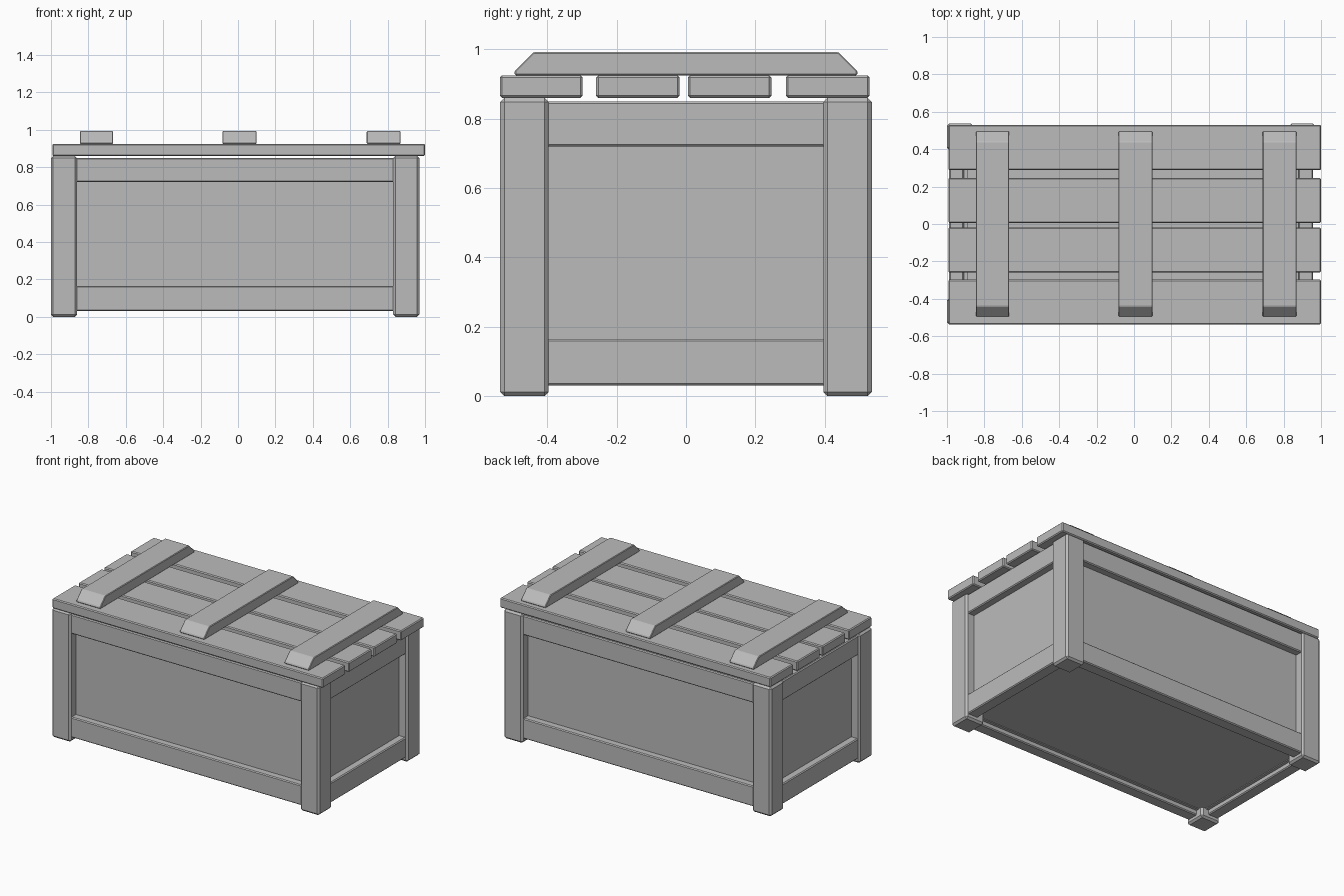
import bpy
import bmesh

old = bpy.data.objects.get("Cube")
if old:
    bpy.data.objects.remove(old, do_unlink=True)

grey = bpy.data.materials.new("plain grey")
grey.use_nodes = True
GREY = (0.5, 0.5, 0.5, 1)
grey.diffuse_color = GREY
grey.node_tree.nodes["Principled BSDF"].inputs["Base Color"].default_value = GREY


def board(name, x, y, z, bevel=0.006):
    """Box between the given (low, high) pairs with chamfered edges."""
    bm = bmesh.new()
    bmesh.ops.create_cube(bm, size=1)
    for v in bm.verts:
        v.co = [lo + (c + 0.5) * (hi - lo) for c, (lo, hi) in zip(v.co, (x, y, z))]
    mesh = bpy.data.meshes.new(name)
    bm.to_mesh(mesh)
    bm.free()
    mesh.materials.append(grey)
    obj = bpy.data.objects.new(name, mesh)
    bpy.context.collection.objects.link(obj)
    if bevel:
        mod = obj.modifiers.new("soft edges", "BEVEL")
        mod.width = bevel
        mod.segments = 1
    return obj


def span(side, centre, inner, outer):
    """Range from inner to outer distance on one side of a centre."""
    return sorted((centre + side * inner, centre + side * outer))


# The body sits slightly off centre under the lid
CX, HX, HY = -0.015, 0.985, 0.536
POST = 0.14
RAILS = {"lower": (0.03, 0.165), "upper": (0.72, 0.85)}

# Corner posts
for sx, xname in ((-1, "right"), (1, "left")):
    for sy, yname in ((-1, "front"), (1, "back")):
        board(f"{yname}_{xname}_post", span(sx, CX, HX - POST, HX),
              span(sy, 0, HY - POST, HY), (0, 0.86), 0.012)

# Rails and recessed panels on all four walls
long_x = (CX - HX + POST - 0.02, CX + HX - POST + 0.02)
long_y = (-HY + POST - 0.02, HY - POST + 0.02)
for s, xname, yname in ((-1, "right", "front"), (1, "left", "back")):
    for level, z in RAILS.items():
        board(f"{yname}_{level}_rail", long_x, span(s, 0, HY - 0.09, HY - 0.012), z)
        board(f"{xname}_{level}_rail", span(s, CX, HX - 0.09, HX - 0.012), long_y, z)
    board(f"{yname}_panel", long_x, span(s, 0, HY - 0.11, HY - 0.06), (0.06, 0.83), 0)
    board(f"{xname}_panel", span(s, CX, HX - 0.11, HX - 0.06), long_y, (0.06, 0.83), 0)

# Floor
board("floor", (CX - HX + 0.07, CX + HX - 0.07), (-HY + 0.07, HY - 0.07), (0.065, 0.1), 0)

# Lid planks
for i, y in enumerate(((-0.537, -0.298), (-0.259, -0.019), (0.006, 0.246), (0.288, 0.53))):
    board(f"lid_plank_{i + 1}", (-0.993, 1.0), y, (0.86, 0.925))

# Lid battens with sloping ends
for name, x in (("right", (-0.845, -0.667)), ("middle", (-0.083, 0.099)), ("left", (0.688, 0.869))):
    batten = board(f"{name}_batten", x, (-0.495, 0.495), (0.925, 0.992), 0)
    bm = bmesh.new()
    bm.from_mesh(batten.data)
    ends = [e for e in bm.edges if all(v.co.z > 0.95 for v in e.verts)
            and e.verts[0].co.y == e.verts[1].co.y]
    bmesh.ops.bevel(bm, geom=ends, offset=0.055, segments=1, affect='EDGES')
    bm.to_mesh(batten.data)
    bm.free()
    mod = batten.modifiers.new("soft edges", "BEVEL")
    mod.width = 0.004
    mod.segments = 1
